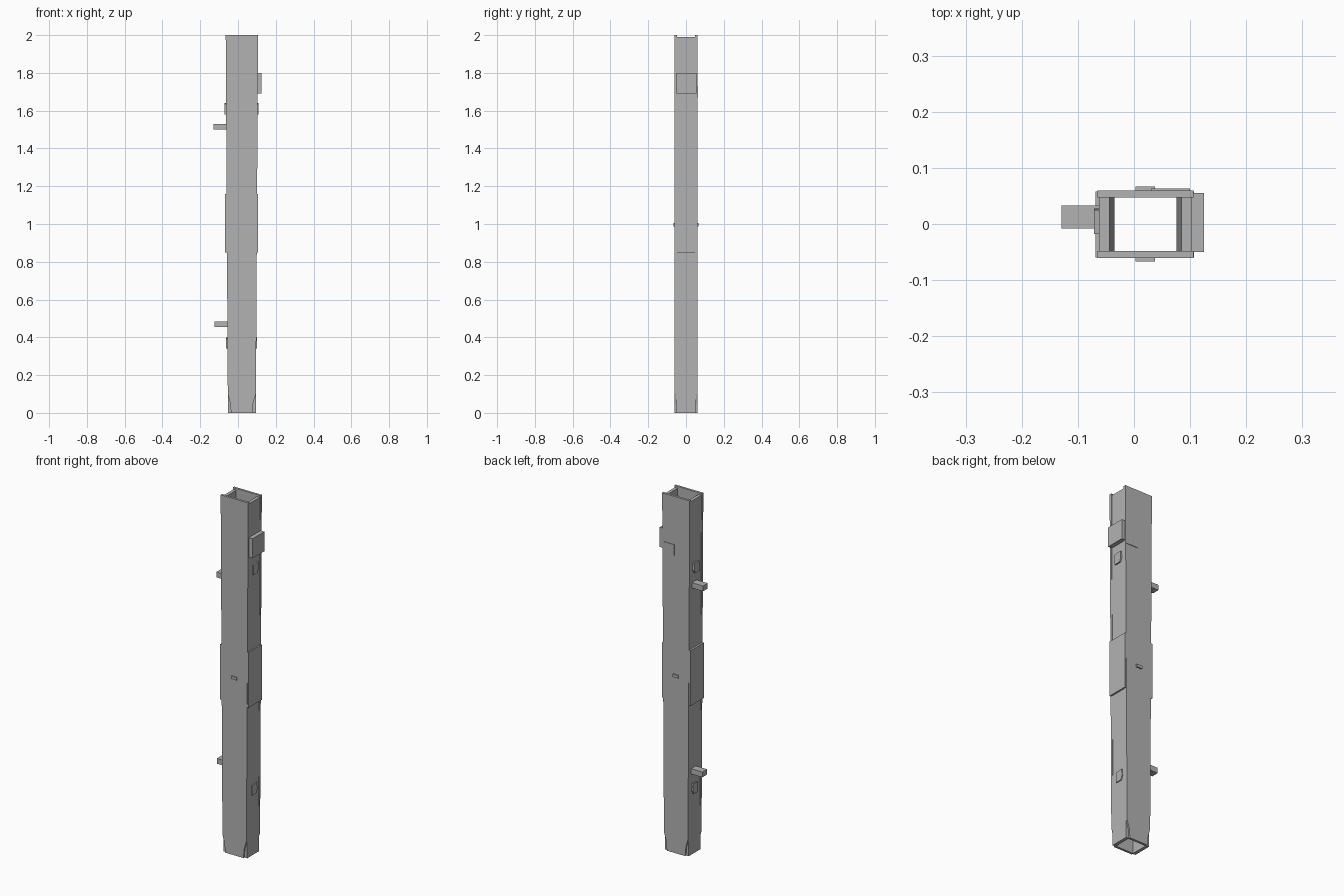
import bpy
import bmesh

cube = bpy.data.objects.get("Cube")
if cube:
    bpy.data.objects.remove(cube, do_unlink=True)

grey = bpy.data.materials.new("plain grey")
grey.use_nodes = True
GREY = (0.45, 0.45, 0.45, 1)
grey.diffuse_color = GREY
grey.node_tree.nodes["Principled BSDF"].inputs["Base Color"].default_value = GREY


def prism(name, loop, offset):
    """Extrude a closed loop of points by an offset vector."""
    bm = bmesh.new()
    face = bm.faces.new([bm.verts.new(p) for p in loop])
    new = bmesh.ops.extrude_face_region(bm, geom=[face])["geom"]
    verts = [v for v in new if isinstance(v, bmesh.types.BMVert)]
    bmesh.ops.translate(bm, verts=verts, vec=offset)
    bmesh.ops.recalc_face_normals(bm, faces=bm.faces)
    mesh = bpy.data.meshes.new(name)
    bm.to_mesh(mesh)
    bm.free()
    mesh.materials.append(grey)
    obj = bpy.data.objects.new(name, mesh)
    bpy.context.collection.objects.link(obj)
    return obj


def box(name, x, y, z):
    loop = [(x[0], y[0], z[0]), (x[1], y[0], z[0]),
            (x[1], y[1], z[0]), (x[0], y[1], z[0])]
    return prism(name, loop, (0, 0, z[1] - z[0]))


# Front and back boards: tapered, with the lower corners cut away
outline = [(-0.037, 0), (0.077, 0), (0.08, 0.05), (0.095, 0.1),
           (0.106, 2), (-0.065, 2), (-0.054, 0.1), (-0.041, 0.05)]
for name, y, depth in (("front_board", -0.061, 0.013), ("back_board", 0.06, -0.013)):
    prism(name, [(x, y, z) for x, z in outline], (0, depth, 0))

# Side boards: lean with the taper and sit a little inside the edges
for name, low, high, wall in (("left_board", 0.094, 0.103, -0.018),
                              ("right_board", -0.053, -0.062, 0.018)):
    profile = [(low, 0), (high, 1.99), (high + wall, 1.99), (low + wall, 0)]
    prism(name, [(x, -0.053, z) for x, z in profile], (0, 0.105, 0))

# Wide reinforcing plates and small inset patches on both narrow sides
for name, inner, outer in (("left", 0.09, 0.107), ("right", -0.05, -0.069)):
    box(name + "_middle_plate", (inner, outer), (-0.06, 0.058), (0.85, 1.16))
    for label, z, shift in (("upper", 1.58, 0.002), ("lower", 0.34, -0.006)):
        sign = 1 if outer > 0 else -1
        edge = outer + sign * shift
        loop = [(inner, -0.018, z), (inner, 0.018, z), (inner, 0.028, z + 0.02),
                (inner, 0.025, z + 0.06), (inner, -0.018, z + 0.055)]
        prism(name + "_" + label + "_patch", loop, (edge - inner, 0, 0))

# Clip block on the left side with its thin tab on the back
box("clip_block", (0.095, 0.125), (-0.05, 0.055), (1.69, 1.80))
box("clip_tab", (0.03, 0.1), (0.05, 0.063), (1.67, 1.73))

# Hanging pegs on the right side
for label, z, tip in (("upper", 1.5, -0.129), ("lower", 0.455, -0.125)):
    box(label + "_peg", (tip, -0.05), (-0.008, 0.033), (z, z + 0.03))

# Small pin heads on the front and back
for name, y in (("front_pin", (-0.067, -0.055)), ("back_pin", (0.055, 0.067))):
    box(name, (0.003, 0.037), y, (0.988, 1.004))
